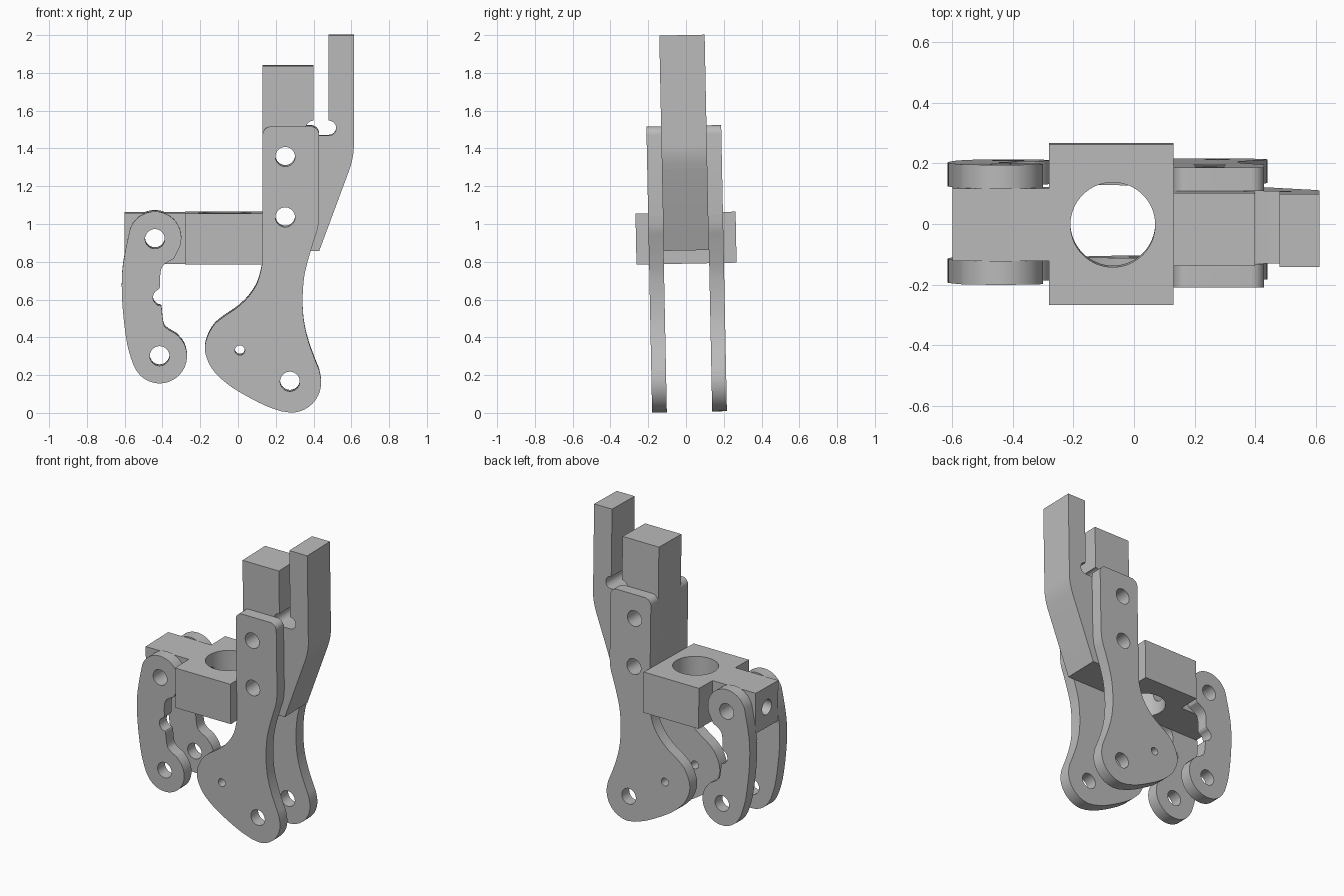
import bpy, bmesh
from math import sin, cos, radians
from mathutils import Matrix, Vector

cube = bpy.data.objects.get("Cube")
if cube:
    bpy.data.objects.remove(cube, do_unlink=True)

steel = bpy.data.materials.new("plain grey steel")
steel.use_nodes = True
GREY = (0.5, 0.5, 0.5, 1)
steel.diffuse_color = GREY
steel.node_tree.nodes["Principled BSDF"].inputs["Base Color"].default_value = GREY

# The whole assembly leans slightly about the height of the block
PIVOT = Vector((0, 0, 0.93))
LEAN = Matrix.Translation(PIVOT) @ Matrix.Rotation(0.02, 4, 'X') @ Matrix.Translation(-PIVOT)
UPRIGHT = Matrix.Rotation(radians(90), 4, 'X')   # profile drawn in x, z
FLAT = Matrix.Identity(4)                        # profile drawn in x, y
SIDEWAYS = Matrix.Rotation(radians(90), 4, 'Z') @ UPRIGHT  # profile in y, z


def arc(x, y, r, start=0, end=360, steps=40):
    angles = [radians(start + (end - start) * i / steps) for i in range(steps + 1)]
    if end - start == 360:
        angles.pop()
    return [(x + r * cos(a), y + r * sin(a)) for a in angles]


def smooth(points, steps=6):
    """Soft curve through a few points."""
    p = [Vector(q) for q in points]
    p = [p[0]] + p + [p[-1]]
    out = []
    for a, b, c, d in zip(p, p[1:], p[2:], p[3:]):
        for i in range(steps):
            t = i / steps
            out.append(0.5 * (2 * b + (c - a) * t + (2 * a - 5 * b + 4 * c - d) * t ** 2
                              + (3 * b - a - 3 * c + d) * t ** 3))
    return out + [p[-1]]


def extrude(name, loops, thickness, offset, frame):
    """Solid plate from an outline followed by hole outlines."""
    curve = bpy.data.curves.new(name, 'CURVE')
    curve.dimensions = '2D'
    curve.fill_mode = 'BOTH'
    curve.extrude = thickness / 2
    for loop in loops:
        spline = curve.splines.new('POLY')
        spline.points.add(len(loop) - 1)
        for point, co in zip(spline.points, loop):
            point.co = (co[0], co[1], 0, 1)
        spline.use_cyclic_u = True
    temp = bpy.data.objects.new(name, curve)
    bpy.context.collection.objects.link(temp)
    graph = bpy.context.evaluated_depsgraph_get()
    mesh = bpy.data.meshes.new_from_object(temp.evaluated_get(graph))
    bpy.data.objects.remove(temp, do_unlink=True)
    bpy.data.curves.remove(curve)
    bm = bmesh.new()
    bm.from_mesh(mesh)
    bmesh.ops.remove_doubles(bm, verts=bm.verts, dist=0.0001)
    bmesh.ops.recalc_face_normals(bm, faces=bm.faces)
    bm.to_mesh(mesh)
    bm.free()
    mesh.transform(LEAN @ Matrix.Translation(offset) @ frame)
    mesh.materials.clear()
    mesh.materials.append(steel)
    obj = bpy.data.objects.new(name, mesh)
    bpy.context.collection.objects.link(obj)
    return obj


def finish(obj):
    bpy.ops.object.select_all(action='DESELECT')
    obj.select_set(True)
    bpy.context.view_layer.objects.active = obj
    bpy.ops.object.shade_smooth_by_angle(angle=radians(30))


PIN = 0.052
HALF = 0.12       # half depth of the core parts
PLATE = 0.078     # thickness of side plates and links

# Side plate outline: rounded top, waist, and a broad foot
plate = arc(0.385, 1.475, 0.045, 0, 90, 8) + arc(0.175, 1.475, 0.045, 90, 180, 8)
plate += smooth([(0.13, 0.8), (0.105, 0.7), (0.06, 0.625), (0, 0.565), (-0.08, 0.51),
                 (-0.13, 0.465), (-0.165, 0.4), (-0.175, 0.34), (-0.16, 0.28),
                 (-0.12, 0.215), (-0.04, 0.145), (0.06, 0.085), (0.15, 0.04), (0.23, 0.012)])
plate += arc(0.28, 0.165, 0.16, 270, 370, 20)
plate += smooth([(0.43, 0.23), (0.38, 0.36), (0.35, 0.48), (0.342, 0.6), (0.35, 0.72),
                 (0.37, 0.81), (0.4, 0.91), (0.422, 0.98), (0.43, 1.05)])
plate_holes = [arc(0.25, 1.36, PIN), arc(0.25, 1.04, PIN),
               arc(0.275, 0.17, PIN), arc(0.01, 0.335, 0.026)]

# Link outline: two round eyes, bowed back, small scallop on the inner edge
link = arc(-0.44, 0.93, 0.14, -20, 160, 28)
link += smooth([(-0.595, 0.87), (-0.612, 0.76), (-0.615, 0.64), (-0.605, 0.5),
                (-0.585, 0.36), (-0.555, 0.26)])
link += arc(-0.415, 0.305, 0.145, 205, 395, 28)
link += smooth([(-0.325, 0.42), (-0.375, 0.45), (-0.395, 0.48), (-0.405, 0.565)])
link += arc(-0.405, 0.615, 0.045, 265, 110, 12)
link += smooth([(-0.412, 0.67), (-0.41, 0.75), (-0.39, 0.79), (-0.34, 0.82)])
link_holes = [arc(-0.44, 0.925, PIN), arc(-0.415, 0.305, PIN)]

for side, y in (("right", -1), ("left", 1)):
    where = (0, y * (HALF + PLATE / 2), 0)
    label = "front" if y < 0 else "back"
    finish(extrude(label + "_side_plate", [plate] + plate_holes, PLATE, where, UPRIGHT))
    finish(extrude(label + "_link", [link] + link_holes, PLATE, where, UPRIGHT))

# Central bar with its upright arm, parted by a round-ended slot
bar = [(0.13, 0.86), (0.43, 0.86)]
bar += smooth([(0.59, 1.29), (0.604, 1.34), (0.612, 1.39), (0.613, 1.44)])
bar += [(0.613, 2), (0.48, 2)]
bar += arc(0.48, 1.51, 0.04, 90, -90, 12) + arc(0.4, 1.51, 0.04, 270, 90, 12)
bar += [(0.4, 1.84), (0.13, 1.84)]
finish(extrude("centre_bar_and_arm", [bar] + plate_holes[:2], 2 * HALF, (0, 0, 0), UPRIGHT))

# Wide block with a narrow neck and a large vertical bore
wide = 0.265
block_outline = [(-0.6, -HALF), (-0.28, -HALF), (-0.28, -wide), (0.13, -wide),
                 (0.13, wide), (-0.28, wide), (-0.28, HALF), (-0.6, HALF)]
block = extrude("bored_block", [block_outline, arc(-0.07, 0, 0.14, steps=64)],
                0.27, (0, 0, 0.925), FLAT)

# Cross pin hole and end hole through the neck
cutters = [extrude("pin_hole_cutter", [link_holes[0]], 0.5, (0, 0, 0), UPRIGHT),
           extrude("end_hole_cutter", [arc(0, 0.925, 0.05)], 0.6, (-0.4, 0, 0), SIDEWAYS)]
for cutter in cutters:
    cutter.hide_render = True
    cut = block.modifiers.new("hole", 'BOOLEAN')
    cut.operation = 'DIFFERENCE'
    cut.solver = 'EXACT'
    cut.object = cutter
graph = bpy.context.evaluated_depsgraph_get()
solid = bpy.data.meshes.new_from_object(block.evaluated_get(graph))
block.modifiers.clear()
block.data = solid
for cutter in cutters:
    bpy.data.objects.remove(cutter, do_unlink=True)
finish(block)
